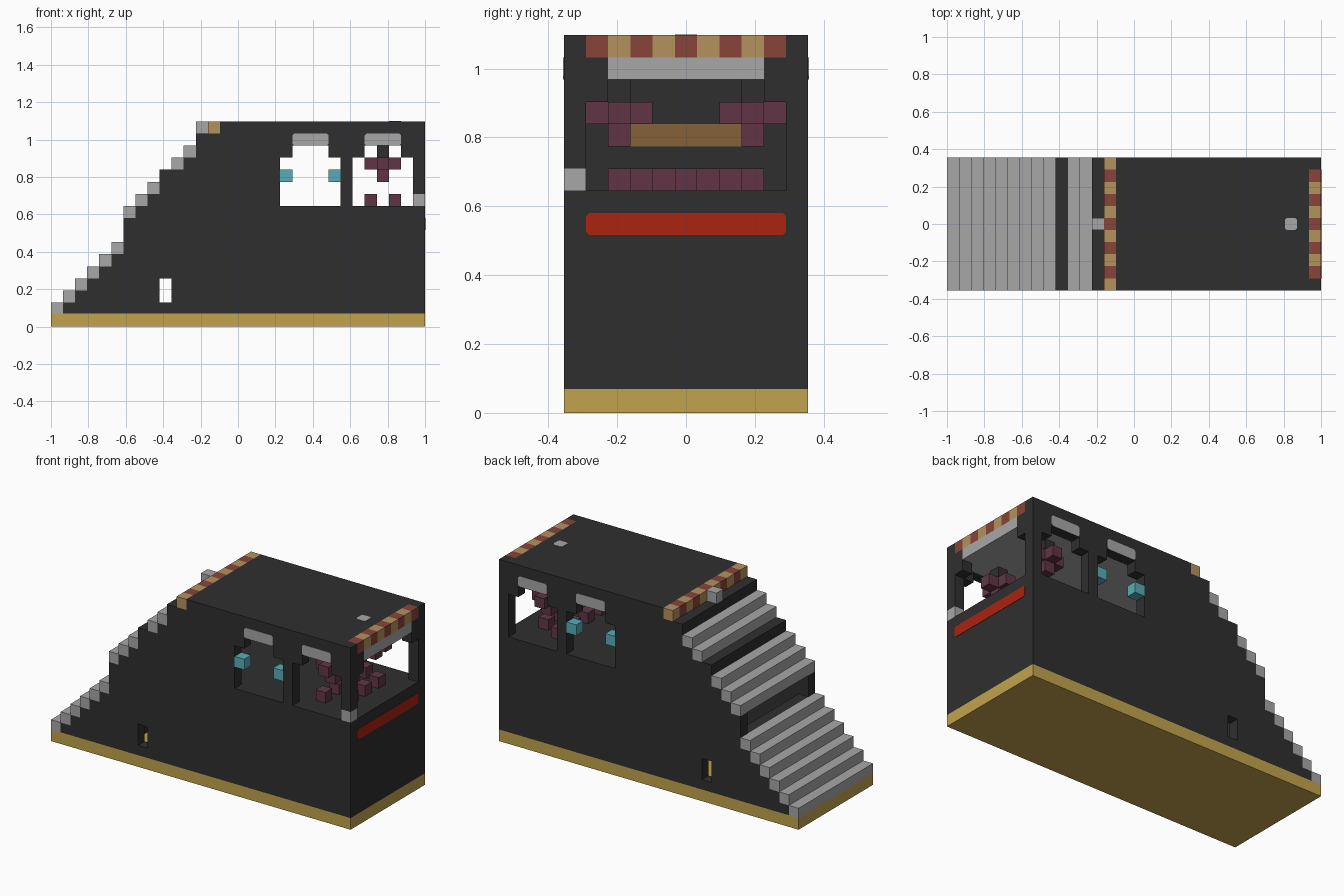
import bpy
import bmesh
import math
from mathutils import Vector

cube = bpy.data.objects.get("Cube")
if cube:
    bpy.data.objects.remove(cube, do_unlink=True)

U = 2 / 31            # size of one building block
NX, NY = 31, 11


def material(name, r, g, b):
    m = bpy.data.materials.new(name)
    m.use_nodes = True
    m.diffuse_color = (r, g, b, 1)
    m.node_tree.nodes["Principled BSDF"].inputs["Base Color"].default_value = (r, g, b, 1)
    return m


black = material("charcoal", 0.028, 0.028, 0.028)
grey = material("light grey", 0.39, 0.39, 0.39)
gold = material("base gold", 0.54, 0.37, 0.075)
sand = material("sand", 0.46, 0.29, 0.11)
brick = material("brick red", 0.25, 0.058, 0.04)
plum = material("plum", 0.12, 0.036, 0.061)
teal = material("teal", 0.097, 0.42, 0.47)
brown = material("wood brown", 0.23, 0.12, 0.04)
red = material("bright red", 0.41, 0.017, 0.005)

cells = {}            # block position -> part name
parts = {}            # part name -> material


def fill(part, mat, xs, ys, zs):
    """Fill inclusive block ranges with a part."""
    parts[part] = mat
    for i in range(xs[0], xs[1] + 1):
        for j in range(ys[0], ys[1] + 1):
            for k in range(zs[0], zs[1] + 1):
                cells[i, j, k] = part


def carve(xs, ys, zs):
    for i in range(xs[0], xs[1] + 1):
        for j in range(ys[0], ys[1] + 1):
            for k in range(zs[0], zs[1] + 1):
                cells.pop((i, j, k), None)


def place(i, j, k):
    z = 0.07 if k == 1 else k * U
    return Vector((i * U - 1, (j - NY / 2) * U, z))


ALL = (0, NY - 1)
INNER = (1, NY - 2)

# Base slab
fill("base", gold, (0, NX - 1), ALL, (0, 0))

# Body and stair flights
steps = {**{i: i + 1 for i in range(6)}, **{i: i + 3 for i in range(6, 9)}, 10: 13, 11: 14}
for i in range(NX):
    top = steps.get(i, {9: 12, 12: 15}.get(i, 16))
    fill("body", black, (i, i), ALL, (1, top))
    if i in steps:
        fill("stairs", grey, (i, i), ALL, (top, top))

# Lower hall, slot under the upper stairs, side doorways
carve((7, 29), INNER, (1, 8))
carve((6, 6), INNER, (7, 8))
carve((9, 9), ALL, (2, 3))

# Upper room with a grey ceiling
carve((14, 29), INNER, (10, 14))
fill("ceiling", grey, (14, 29), INNER, (15, 15))
fill("wall_panel", brown, (13, 13), (3, 7), (12, 12))

# Side windows and end window
for left in (19, 25):
    carve((left, left + 4), ALL, (10, 13))
    carve((left + 1, left + 3), ALL, (14, 14))
carve((30, 30), INNER, (10, 13))
carve((30, 30), (2, 8), (14, 14))
fill("end_lintel", grey, (30, 30), (2, 8), (15, 15))
fill("corner_block", grey, (30, 30), (0, 0), (10, 10))

# Teal blocks at the first window pair
for i in (19, 23):
    for j in ALL:
        fill("window_blocks", teal, (i, i), (j, j), (12, 12))

# Hanging lamps: rod, cross and drop
for j in (2, 8):
    fill("lamp_rods", black, (27, 27), (j, j), (14, 14))
    fill("lamps", plum, (26, 28), (j, j), (13, 13))
    fill("lamps", plum, (27, 27), (j - 1, j + 1), (13, 13))
    fill("lamps", plum, (27, 27), (j, j), (12, 12))

# Staggered seats
for j in range(2, 9):
    i = 28 if j % 2 else 26
    fill("seats", plum, (i, i), (j, j), (10, 10))

# Striped roof edges and the block above the stairs
for j in range(NY):
    part, mat = ("brick_trim", brick) if j % 2 else ("sand_trim", sand)
    fill(part, mat, (13, 13), (j, j), (16, 16))
    if 0 < j < NY - 1:
        fill(part, mat, (30, 30), (j, j), (16, 16))
fill("entrance_block", grey, (12, 12), (5, 5), (16, 16))


def build(part, mat):
    """Skin the exposed sides of all blocks of one part."""
    bm = bmesh.new()
    for pos, owner in cells.items():
        if owner != part:
            continue
        for axis in range(3):
            for side in (0, 1):
                near = list(pos)
                near[axis] += 2 * side - 1
                if tuple(near) in cells:
                    continue
                a, b = (axis + 1) % 3, (axis + 2) % 3
                corners = []
                for da, db in ((0, 0), (1, 0), (1, 1), (0, 1)):
                    c = list(pos)
                    c[axis] += side
                    c[a] += da
                    c[b] += db
                    corners.append(bm.verts.new(place(*c)))
                bm.faces.new(corners if side else corners[::-1])
    bmesh.ops.remove_doubles(bm, verts=bm.verts, dist=0.0005)
    finish(part, bm, mat)


def finish(name, bm, mat):
    mesh = bpy.data.meshes.new(name)
    bm.to_mesh(mesh)
    bm.free()
    mesh.materials.append(mat)
    obj = bpy.data.objects.new(name, mesh)
    bpy.context.collection.objects.link(obj)
    return obj


for part, mat in parts.items():
    build(part, mat)


def plate(name, mat, centre, size, axis):
    """Thin plate with clipped corners; axis is the thin direction."""
    bm = bmesh.new()
    bmesh.ops.create_cube(bm, size=1)
    for v in bm.verts:
        v.co = Vector(a * b for a, b in zip(v.co, size)) + centre
    across = [e for e in bm.edges
              if abs((e.verts[0].co - e.verts[1].co)[axis]) > 0.001]
    bmesh.ops.bevel(bm, geom=across, offset=0.01, segments=1, affect='EDGES')
    finish(name, bm, mat)


# Lintels over the side windows
T = 0.004
for left in (20, 26):
    for j, side in ((0, "front"), (NY, "back")):
        plate(side + "_lintel", grey, place(left + 1.5, j, 15.5), (3 * U, T, U), 1)

# Red band on the end wall and roof vent
plate("red_band", red, place(31, 5.5, 8.5), (T, 9 * U, U), 0)
plate("roof_vent", grey, place(28.5, 5.5, 17), (U, U, T), 2)
